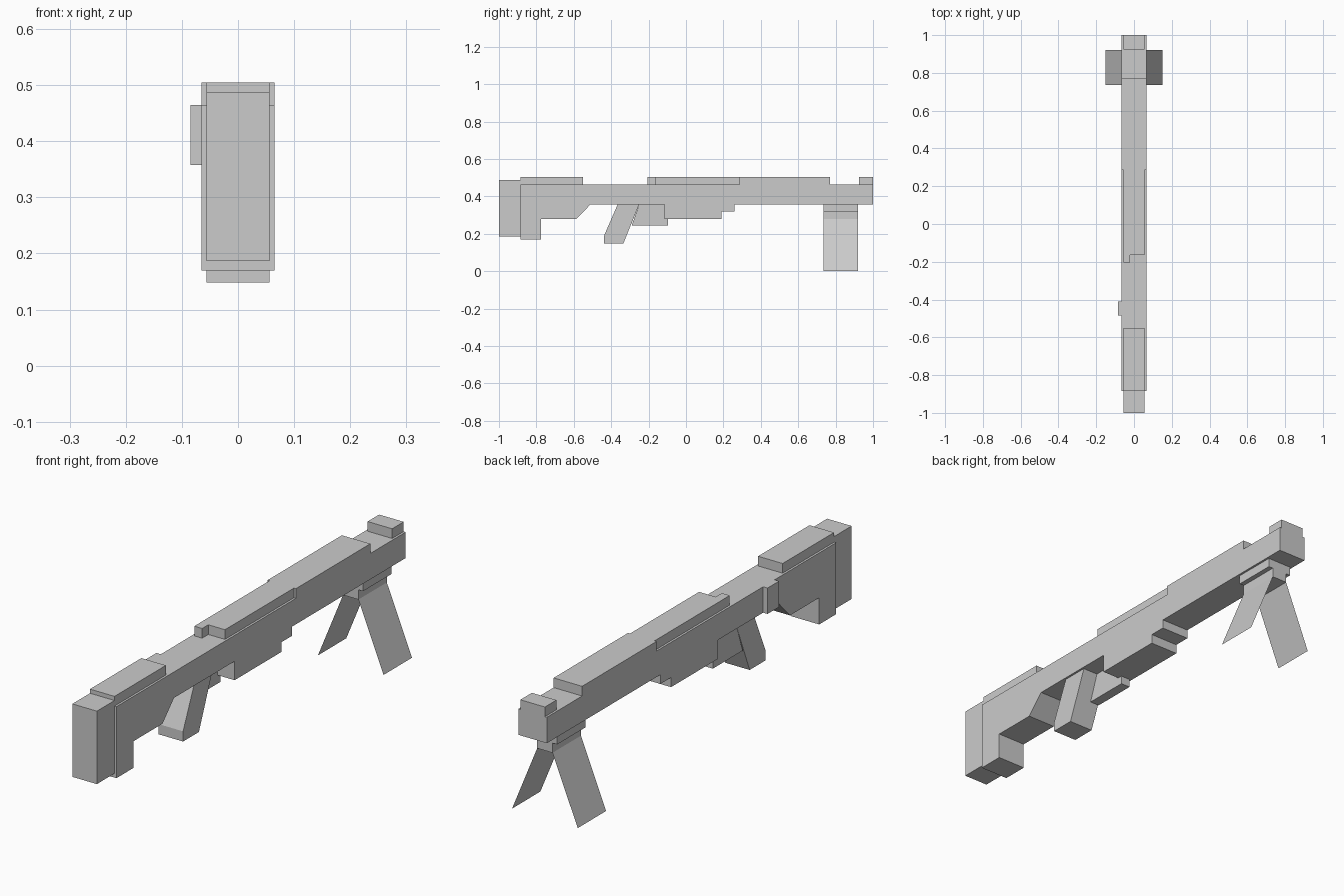
import bpy, bmesh

cube = bpy.data.objects.get("Cube")
if cube:
    bpy.data.objects.remove(cube, do_unlink=True)

GREY = (0.6, 0.6, 0.6, 1)
grey = bpy.data.materials.new("plain_grey")
grey.use_nodes = True
grey.diffuse_color = GREY
grey.node_tree.nodes["Principled BSDF"].inputs["Base Color"].default_value = GREY

BODY, SLIM = 0.065, 0.056      # half widths
TOP, RAIL, BELLY = 0.465, 0.505, 0.358


def finish(name, bm):
    mesh = bpy.data.meshes.new(name)
    bm.to_mesh(mesh)
    bm.free()
    mesh.materials.append(grey)
    obj = bpy.data.objects.new(name, mesh)
    bpy.context.collection.objects.link(obj)
    return obj


def slab(name, profile, x0, x1):
    """Extrude a side profile of (y, z) points from x0 to x1."""
    bm = bmesh.new()
    face = bm.faces.new([bm.verts.new((x0, y, z)) for y, z in profile])
    out = bmesh.ops.extrude_face_region(bm, geom=[face])
    moved = [v for v in out["geom"] if isinstance(v, bmesh.types.BMVert)]
    bmesh.ops.translate(bm, verts=moved, vec=(x1 - x0, 0, 0))
    bmesh.ops.recalc_face_normals(bm, faces=bm.faces)
    return finish(name, bm)


def box(name, x0, x1, y0, y1, z0, z1):
    return slab(name, [(y0, z0), (y1, z0), (y1, z1), (y0, z1)], x0, x1)


# Main body with the stock, stepped fore-end and receiver underside
slab("body", [(-0.885, TOP), (-0.885, 0.17), (-0.775, 0.17), (-0.775, 0.28),
              (-0.585, 0.28), (-0.51, BELLY), (-0.115, BELLY), (-0.115, 0.28),
              (0.19, 0.28), (0.19, 0.32), (0.26, 0.32), (0.26, BELLY),
              (1, BELLY), (1, TOP)], -BODY, BODY)
box("butt_plate", -SLIM, SLIM, -1, -0.885, 0.187, 0.488)

# Raised parts along the top
box("cheek_rest", -SLIM, SLIM, -0.885, -0.55, TOP, RAIL)
box("rear_rail", -SLIM, SLIM, -0.165, 0.285, TOP, RAIL)
box("rail_tab", -SLIM, -0.02, -0.205, -0.165, TOP, RAIL)
box("front_rail", -BODY, BODY, 0.285, 0.77, TOP, RAIL)
box("muzzle_sight", -SLIM, SLIM, 0.925, 1, TOP, RAIL)

# Side plate, grip and guard
box("side_plate", -0.085, -BODY, -0.485, -0.41, BELLY, TOP)
slab("grip", [(-0.365, BELLY), (-0.438, 0.19), (-0.438, 0.148),
              (-0.335, 0.148), (-0.25, BELLY)], -SLIM, SLIM)
slab("trigger_guard", [(-0.25, BELLY), (-0.29, 0.245), (-0.095, 0.245),
                       (-0.095, BELLY)], -SLIM, -0.013)

# Bipod bracket and two sheet legs
box("bipod_plate", -SLIM, SLIM, 0.735, 0.92, 0.32, BELLY)
box("bipod_block", -0.035, 0.035, 0.735, 0.92, 0.28, 0.32)
for side, label in ((1, "left"), (-1, "right")):
    bm = bmesh.new()
    corners = [(0.035, 0.735, 0.28), (0.15, 0.735, 0), (0.15, 0.92, 0), (0.035, 0.92, 0.28)]
    face = bm.faces.new([bm.verts.new((side * x, y, z)) for x, y, z in corners])
    face.normal_update()
    if face.normal.x * side < 0:
        face.normal_flip()
    finish(label + "_bipod_leg", bm)
